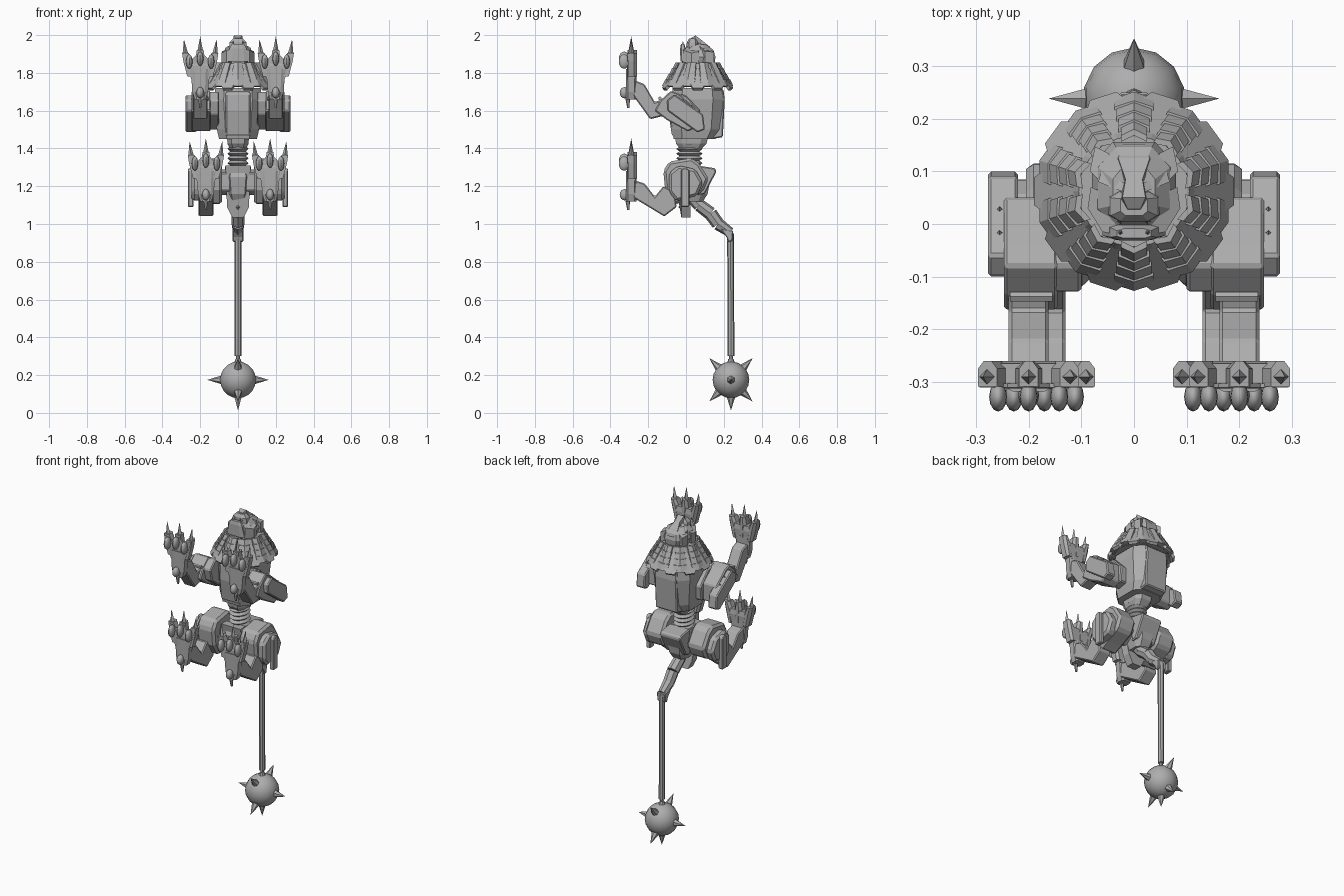
import bpy, bmesh, math
from mathutils import Vector, Matrix

steel = bpy.data.materials.new("grey steel")
steel.diffuse_color = (0.42, 0.42, 0.42, 1)


def finish(name, bm, mirror=False, bevel=0, smooth=False):
    bmesh.ops.recalc_face_normals(bm, faces=bm.faces)
    me = bpy.data.meshes.new(name)
    bm.to_mesh(me)
    bm.free()
    me.materials.append(steel)
    ob = bpy.data.objects.new(name, me)
    bpy.context.collection.objects.link(ob)
    if bevel:
        m = ob.modifiers.new("bevel", 'BEVEL')
        m.width, m.segments = bevel, 1
    if mirror:
        ob.modifiers.new("mirror", 'MIRROR')
    if smooth:
        bpy.context.view_layer.objects.active = ob
        ob.select_set(True)
        bpy.ops.object.shade_smooth_by_angle(angle=math.radians(40))
        ob.select_set(False)
    return ob


def skin(bm, rings):
    """Bridge equal-length rings of points and cap both ends."""
    vs = [[bm.verts.new(p) for p in r] for r in rings]
    n = len(vs[0])
    for a, b in zip(vs, vs[1:]):
        for i in range(n):
            j = (i + 1) % n
            bm.faces.new((a[i], a[j], b[j], b[i]))
    bm.faces.new(vs[0])
    bm.faces.new(vs[-1])


def block(name, secs, mirror=False, cut=0.4, bevel=0):
    """Stack of chamfered rectangles: (z, x centre, y centre, half x, half y)."""
    rings = []
    for z, cx, cy, hx, hy in secs:
        c = cut
        pts = [(1, c - 1), (1, 1 - c), (1 - c, 1), (c - 1, 1), (-1, 1 - c), (-1, c - 1), (c - 1, -1), (1 - c, -1)]
        rings.append([(cx + hx * a, cy + hy * b, z) for a, b in pts])
    bm = bmesh.new()
    skin(bm, rings)
    return finish(name, bm, mirror, bevel)


def plate(name, pts, x0, x1, mirror=True, bevel=0.006):
    """Side profile (y, z) extruded across x."""
    bm = bmesh.new()
    skin(bm, [[(x, y, z) for y, z in pts] for x in (x0, x1)])
    return finish(name, bm, mirror, bevel)


def cone(bm, base, tip, r, n=6, r2=0.0):
    d = Vector(tip) - Vector(base)
    mat = Matrix.Translation((Vector(base) + Vector(tip)) / 2) @ d.to_track_quat('Z', 'Y').to_matrix().to_4x4()
    bmesh.ops.create_cone(bm, cap_ends=True, segments=n, radius1=r, radius2=r2, depth=d.length, matrix=mat)


def ball(bm, c, r, u=12, v=8):
    mat = Matrix.Translation(c) @ Matrix.Diagonal((*r, 1))
    bmesh.ops.create_uvsphere(bm, u_segments=u, v_segments=v, radius=1, matrix=mat)


# Spiked ball at the end of the tail
C = Vector((0, 0.238, 0.175))
bm = bmesh.new()
ball(bm, C, (0.097,) * 3, 14, 10)
finish("mace_ball", bm, smooth=True)
bm = bmesh.new()
k = math.sqrt(0.5)
for d in [(1, 0, 0), (-1, 0, 0), (0, 0, -1), (0, k, k), (0, -k, k), (0, k, -k), (0, -k, -k)]:
    cone(bm, C + Vector(d) * 0.085, C + Vector(d) * 0.162, 0.024, 6)
finish("mace_spikes", bm)

# Tail rod, linkage and curved tail root
bm = bmesh.new()
cone(bm, (0, 0.238, 0.30), (0, 0.236, 0.95), 0.018, 8, 0.018)
cone(bm, (0, 0.238, 0.26), (0, 0.238, 0.285), 0.022, 8, 0.014)
cone(bm, (0, 0.238, 0.28), (0, 0.238, 0.31), 0.01, 8, 0.01)
finish("tail_rod", bm, smooth=True)
bm = bmesh.new()
path = [(0.03, 1.14, 0.03), (0.07, 1.10, 0.034), (0.13, 1.055, 0.036), (0.17, 1.0, 0.034), (0.235, 0.955, 0.026)]
for (y0, z0, r0), (y1, z1, r1) in zip(path, path[1:]):
    cone(bm, (0, y0, z0), (0, y1, z1), r0, 8, r1)
finish("tail_root", bm)
plate("tail_hook", [(0.18, 0.975), (0.25, 0.965), (0.245, 0.91), (0.225, 0.905), (0.215, 0.93)], -0.028, 0.028, False, 0.004)

# Pelvis with rear guard, front panel and diamond stud
block("pelvis", [(1.12, 0, 0.03, 0.045, 0.06), (1.16, 0, 0.03, 0.06, 0.085), (1.25, 0, 0.03, 0.07, 0.10),
                 (1.30, 0, 0.02, 0.06, 0.07)])
plate("rear_guard", [(0.06, 1.31), (0.155, 1.295), (0.16, 1.275), (0.10, 1.16), (0.06, 1.15)], -0.07, 0.07, False)
bm = bmesh.new()
skin(bm, [[(-0.03, y, 1.035), (0.03, y, 1.035), (0.058, y, 1.09), (0.066, y, 1.31), (-0.066, y, 1.31), (-0.058, y, 1.09)]
          for y in (-0.07, -0.02)])
for v in bm.verts:
    if v.co.z < 1.2:
        v.co.y += 0.045
finish("pelvis_panel", bm)
bm = bmesh.new()
cone(bm, (0, -0.02, 1.09), (0, -0.04, 1.09), 0.024, 4)
finish("panel_stud", bm)

# Ribbed waist
bm = bmesh.new()
rings = []
for i in range(15):
    r = 0.056 if i % 2 else 0.042
    rings.append([(r * math.cos(a * math.tau / 20), 0.018 + 1.25 * r * math.sin(a * math.tau / 20), 1.285 + 0.0125 * i)
                  for a in range(20)])
skin(bm, rings)
finish("waist_bellows", bm)

# Torso shell
block("torso_core", [(1.395, 0, 0.025, 0.042, 0.055), (1.425, 0, 0.028, 0.055, 0.08), (1.47, 0, 0.03, 0.06, 0.09)])
block("torso", [(1.45, 0, 0.045, 0.10, 0.11), (1.50, 0, 0.055, 0.112, 0.13), (1.66, 0, 0.06, 0.127, 0.138),
                (1.72, 0, 0.06, 0.12, 0.13)])
plate("back_plate", [(0.13, 1.715), (0.198, 1.715), (0.205, 1.66), (0.195, 1.46), (0.14, 1.45)], -0.075, 0.075, False)
plate("chest_plate", [(-0.06, 1.71), (-0.09, 1.69), (-0.095, 1.6), (-0.075, 1.47), (-0.04, 1.45)], -0.065, 0.065, False)

# Mane: base cone, broad outer leaves and shingled tufts
M = Vector((0, 0.062, 0))


def radial(a, r, t, z):
    u, w = Vector((math.cos(a), math.sin(a), 0)), Vector((-math.sin(a), math.cos(a), 0))
    return M + u * r + w * t + Vector((0, 0, z))


bm = bmesh.new()
cone(bm, M + Vector((0, 0, 1.725)), M + Vector((0, 0, 1.85)), 0.155, 20, 0.105)
finish("mane_core", bm)
leaves, tufts = bmesh.new(), bmesh.new()
for i in range(10):
    a = math.pi / 2 + i * math.tau / 10
    b = a + math.pi / 10
    prof = [(0.10, -0.025, 1.845), (0.10, 0.025, 1.845), (0.165, 0.045, 1.755), (0.19, 0.026, 1.72),
            (0.19, -0.026, 1.72), (0.165, -0.045, 1.755)]
    skin(leaves, [[radial(b, r - d, t, z - d) for r, t, z in prof] for d in (0, 0.012)])
    for j in range(4):
        # overlapping wedge shingles, pointed along the middle
        r, z, w = 0.112 + 0.018 * j, 1.855 - 0.03 * j, 0.025 + 0.004 * j
        skin(tufts, [[radial(a, r - 0.012 + c, t, z), radial(a, r + c, t, z), radial(a, r + 0.017 + c, t, z - 0.035),
                      radial(a, r - 0.012 + c, t, z - 0.04)] for t, c in ((-w, -0.006), (0, 0.006), (w, -0.006))])
finish("mane_leaves", leaves)
finish("mane_tufts", tufts)

# Head facing upward: skull, cheeks, brows, muzzle, jaw, ears
block("skull", [(1.84, 0, 0.065, 0.065, 0.085), (1.885, 0, 0.068, 0.08, 0.088), (1.92, 0, 0.068, 0.068, 0.078),
                (1.95, 0, 0.06, 0.04, 0.05)], cut=0.5)
bm = bmesh.new()
skin(bm, [[(0.03, -0.02, z - 0.01), (0.06, -0.015, z - 0.015), (0.088, 0.03, z - 0.03), (0.082, 0.07, z - 0.02), (0.035, 0.05, z)]
          for z in (1.87, 1.935)])
finish("cheek", bm, True)
block("muzzle", [(1.92, 0, 0.036, 0.05, 0.03), (1.962, 0, 0.033, 0.044, 0.028), (1.982, 0, 0.036, 0.026, 0.02)])
bm = bmesh.new()
ridge = [(0.012, 0.028, 1.985), (0.022, 0.05, 1.998), (0.016, 0.085, 1.972), (0.03, 0.125, 1.94), (0.02, 0.152, 1.905)]
skin(bm, [[(-w, y, z), (w, y, z), (w * 1.3, y - 0.01, z - 0.05), (-w * 1.3, y - 0.01, z - 0.05)] for w, y, z in ridge])
finish("nose_bridge", bm)
block("lower_jaw", [(1.86, 0, -0.01, 0.06, 0.02), (1.93, 0, -0.016, 0.045, 0.015), (1.952, 0, -0.018, 0.032, 0.009)])
bm = bmesh.new()
skin(bm, [[(0.03, 0.11, z), (0.068, 0.085, z - 0.01), (0.084, 0.10, z - 0.015), (0.074, 0.147, z - 0.02), (0.05, 0.135, z - 0.01)]
          for z in (1.87, 1.93)])
finish("ear", bm, True)
bm = bmesh.new()
skin(bm, [[(0.018, 0.06, z), (0.068, 0.08, z - 0.03), (0.062, 0.10, z - 0.035), (0.018, 0.078, z - 0.005)] for z in (1.92, 1.962)])
finish("brow", bm, True)
bm = bmesh.new()
for y, z0, z1 in [(0.006, 1.93, 1.965), (-0.016, 1.94, 1.972)]:
    cone(bm, (0.026, y, z0), (0.026, y, z1), 0.007, 5)
finish("fangs", bm, True)

# Front limbs: shoulder, outer guard with ridges, forearm
plate("shoulder", [(-0.13, 1.655), (-0.08, 1.70), (0.0, 1.68), (0.075, 1.60), (0.065, 1.51), (0.0, 1.50), (-0.11, 1.58)], 0.10, 0.155)
plate("upper_arm", [(-0.165, 1.60), (-0.135, 1.655), (-0.08, 1.705), (-0.04, 1.69), (0.05, 1.615), (0.05, 1.51), (0.01, 1.49), (-0.10, 1.55)],
      0.145, 0.247)
plate("shoulder_guard", [(-0.10, 1.655), (-0.06, 1.685), (0.09, 1.58), (0.10, 1.50), (0.06, 1.485), (-0.098, 1.60)], 0.22, 0.277)
bm = bmesh.new()
for y, z in [(-0.02, 1.648), (0.025, 1.617)]:
    cone(bm, (0.255, y - 0.01, z - 0.015), (0.255, y + 0.008, z + 0.014), 0.02, 4)
finish("guard_ridges", bm, True)
bm = bmesh.new()
cone(bm, (0.155, -0.138, 1.665), (0.235, -0.138, 1.665), 0.01, 6, 0.01)
finish("elbow_pin", bm, True)
fore = [(-0.27, 1.76), (-0.22, 1.74), (-0.165, 1.645), (-0.10, 1.67), (-0.06, 1.60), (-0.11, 1.575), (-0.19, 1.555), (-0.28, 1.68)]
plate("forearm", fore, 0.162, 0.238)

# Hind limbs: thigh, cover, side rod, shin
plate("hip_joint", [(-0.06, 1.27), (0.0, 1.29), (0.07, 1.27), (0.08, 1.20), (0.0, 1.15), (-0.06, 1.18)], 0.04, 0.12)
plate("thigh", [(-0.12, 1.28), (-0.09, 1.33), (0.03, 1.35), (0.07, 1.32), (0.12, 1.24), (0.09, 1.17), (0.0, 1.13), (-0.06, 1.10), (-0.11, 1.18)],
      0.085, 0.205, bevel=0.014)
plate("thigh_cover", [(-0.09, 1.27), (-0.04, 1.31), (0.05, 1.29), (0.09, 1.22), (0.06, 1.15), (-0.05, 1.12), (-0.09, 1.17)], 0.18, 0.245, bevel=0.014)
plate("hip_rod", [(-0.027, 1.09), (-0.027, 1.285), (-0.015, 1.295), (0.005, 1.295), (0.018, 1.285), (0.018, 1.09)], 0.235, 0.265, bevel=0.005)
plate("shin", [(-0.27, 1.23), (-0.22, 1.215), (-0.165, 1.145), (-0.12, 1.20), (-0.06, 1.17), (-0.05, 1.09), (-0.115, 1.04), (-0.28, 1.14)],
      0.13, 0.21)


# Paws: ankle, palm, sole, toes with pads and claws
def paw(label, cx, dz):
    block(label + "_ankle", [(z + dz, cx, -0.29, hx, 0.028) for z, hx in [(1.66, 0.03), (1.70, 0.042), (1.82, 0.05)]], True)
    block(label + "_palm", [(1.77 + dz, cx, -0.288, 0.045, 0.024), (1.84 + dz, cx, -0.286, 0.066, 0.026),
                            (1.87 + dz, cx, -0.285, 0.068, 0.02)], True, 0.2)
    bm = bmesh.new()
    skin(bm, [[(cx - 0.045, y, 1.76 + dz), (cx + 0.045, y, 1.76 + dz), (cx + 0.093, y, 1.90 + dz), (cx + 0.04, y, 1.875 + dz),
               (cx, y, 1.92 + dz), (cx - 0.04, y, 1.875 + dz), (cx - 0.093, y, 1.90 + dz)] for y in (-0.31, -0.303)])
    finish(label + "_sole", bm, True)
    toes, pads, claws = bmesh.new(), bmesh.new(), bmesh.new()
    for t, h in [(-1, 0), (0, 0.015), (1, 0)]:
        x, z = cx + t * 0.064, 1.86 + h + dz
        tilt = t * 0.014
        skin(toes, [[(x + tilt * q + sx * w, -0.284 + sy * 0.024, z + dzz) for sx, sy in [(-1, -1), (1, -1), (1, 0.4), (0.4, 1), (-0.4, 1), (-1, 0.4)]]
                    for q, w, dzz in [(-1, 0.018, -0.08), (0, 0.025, 0.0), (1, 0.018, 0.045)]])
        ball(pads, (x - t * 0.006, -0.328, z), (0.017, 0.028, 0.038))
        cone(claws, (x + tilt, -0.29, z + 0.035), (x + tilt * 1.6, -0.29, z + 0.118), 0.016, 4)
    ball(pads, (cx, -0.325, 1.695 + dz), (0.02, 0.026, 0.03))
    cone(pads, (cx, -0.31, 1.68 + dz), (cx, -0.305, 1.615 + dz), 0.014, 6, 0.006)
    finish(label + "_toes", toes, True)
    finish(label + "_pads", pads, True, smooth=True)
    finish(label + "_claws", claws, True)


paw("front_paw", 0.2, 0)
paw("hind_paw", 0.17, -0.54)
